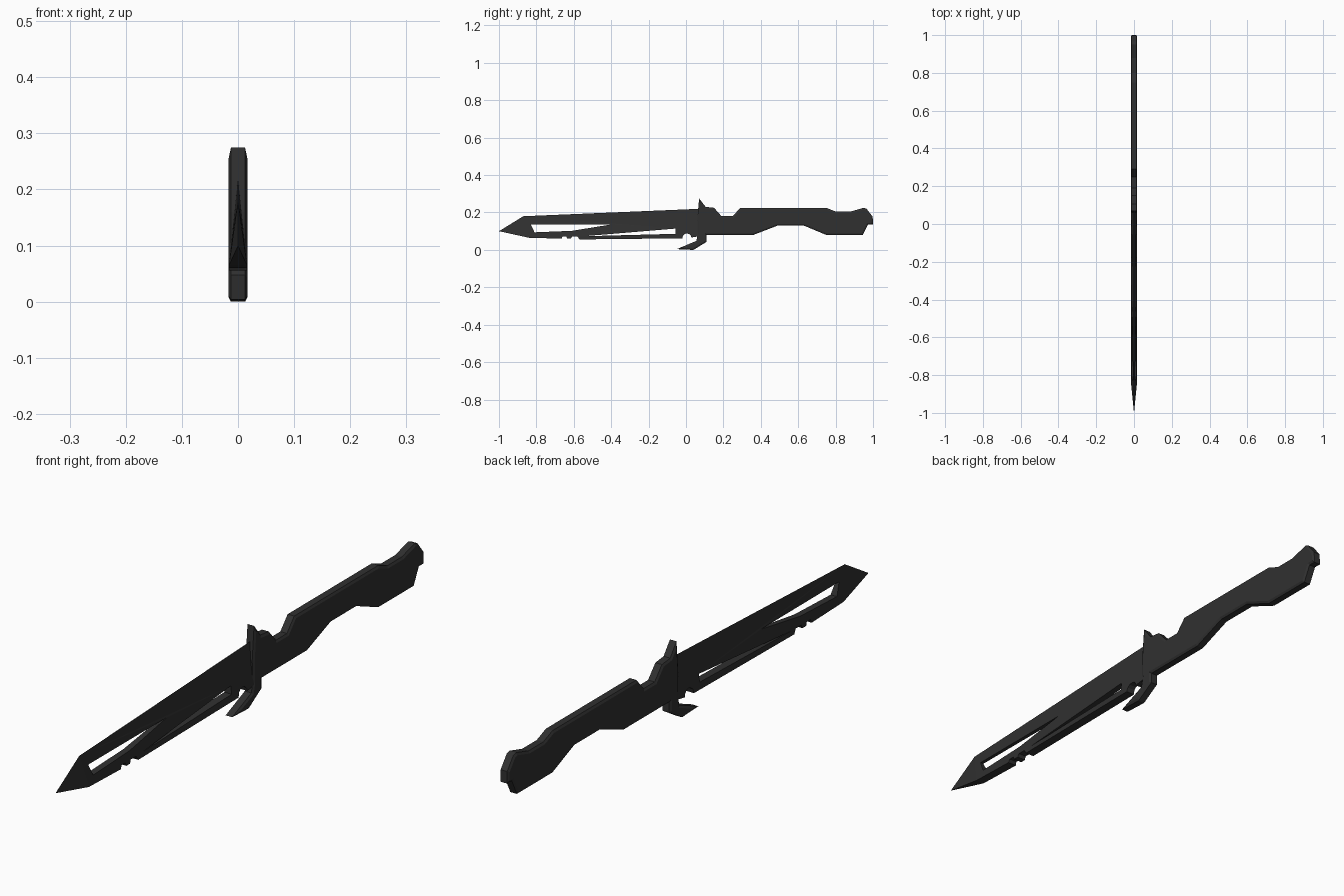
import bpy, bmesh, math
from mathutils import Vector
from mathutils.geometry import tessellate_polygon

if "Cube" in bpy.data.objects:
    bpy.data.objects.remove(bpy.data.objects["Cube"])

mat = bpy.data.materials.new("dark_steel")
mat.diffuse_color = (0.03, 0.03, 0.03, 1)
mat.use_nodes = True
mat.node_tree.nodes["Principled BSDF"].inputs["Base Color"].default_value = mat.diffuse_color


def finish(bm, name):
    bmesh.ops.remove_doubles(bm, verts=bm.verts, dist=1e-5)
    bmesh.ops.recalc_face_normals(bm, faces=bm.faces)
    me = bpy.data.meshes.new(name)
    bm.to_mesh(me)
    bm.free()
    ob = bpy.data.objects.new(name, me)
    bpy.context.collection.objects.link(ob)
    me.materials.append(mat)
    return ob


def add_plate(bm, loops, width, skip=()):
    """Side profile with holes; half thickness given by width(y, z)."""
    pts = [p for loop in loops for p in loop]
    sides = [[bm.verts.new((s * width(y, z), y, z)) for y, z in pts] for s in (-1, 1)]
    tris = tessellate_polygon([[Vector((y, z, 0)) for y, z in loop] for loop in loops])
    for a, b, c in tris:
        for vs in sides:
            bm.faces.new((vs[a], vs[b], vs[c]))
    start = 0
    for loop in loops:
        n = len(loop)
        for i in range(n):
            a, b = start + i, start + (i + 1) % n
            if (pts[a], pts[b]) not in skip:
                bm.faces.new((sides[0][a], sides[0][b], sides[1][b], sides[1][a]))
        start += n


# Blade: wedge section, thin along the top edge and thick along the bottom
tip, shoulder, heel = (-1.0, 0.10), (-0.87, 0.18), (-0.84, 0.065)


def blade_width(y, z):
    top = 0.18 + (y + 0.87) * 0.04 / 0.95
    return 0.0165 * max(0.0, min(1.0, (top - z) / (top - 0.062)))


arc = [(0.005 + 0.024 * math.cos(a), 0.066 + 0.022 * math.sin(a))
       for a in [math.pi * (1 - i / 6) for i in range(7)]]
body = [shoulder, heel, (-0.665, 0.06), (-0.66, 0.072), (-0.64, 0.072),
        (-0.635, 0.06), (-0.615, 0.06), (-0.61, 0.072), (-0.58, 0.072),
        (-0.57, 0.056), (-0.02, 0.062)] + arc + [(0.08, 0.075), (0.08, 0.22)]
front_slot = [(-0.83, 0.136), (-0.40, 0.136), (-0.61, 0.102), (-0.81, 0.094)]
rear_slot = [(-0.55, 0.073), (-0.055, 0.114), (-0.055, 0.086)]
bm = bmesh.new()
add_plate(bm, [body, front_slot, rear_slot], blade_width, [(shoulder, heel)])
add_plate(bm, [[tip, heel, shoulder]],
          lambda y, z: 0.0 if y == -1.0 else blade_width(y, z), [(heel, shoulder)])
finish(bm, "blade")

# Handle with hooked guard: extruded outline with chamfered rim
outline = [(0.07, 0.275), (0.105, 0.23), (0.15, 0.225), (0.19, 0.18), (0.25, 0.18),
           (0.29, 0.225), (0.75, 0.225), (0.80, 0.205), (0.88, 0.205), (0.95, 0.225),
           (0.965, 0.22), (0.998, 0.178), (1.0, 0.137), (0.973, 0.137), (0.945, 0.08),
           (0.75, 0.08), (0.63, 0.13), (0.49, 0.13), (0.36, 0.08), (0.11, 0.08),
           (0.11, 0.043), (0.04, 0.0), (-0.05, 0.004), (0.055, 0.048), (0.062, 0.08),
           (0.06, 0.16)]
bm = bmesh.new()
half, rim = 0.017, 0.0125
rings = [[bm.verts.new((s * rim, y, z)) for y, z in outline] for s in (-1, 1)]
caps = [bm.faces.new(rings[0]), bm.faces.new(rings[1][::-1])]
n = len(outline)
for i in range(n):
    j = (i + 1) % n
    bm.faces.new((rings[0][j], rings[0][i], rings[1][i], rings[1][j]))
bmesh.ops.recalc_face_normals(bm, faces=bm.faces)
bmesh.ops.inset_individual(bm, faces=caps, thickness=0.008, depth=half - rim,
                           use_even_offset=True)
finish(bm, "handle_and_guard")
